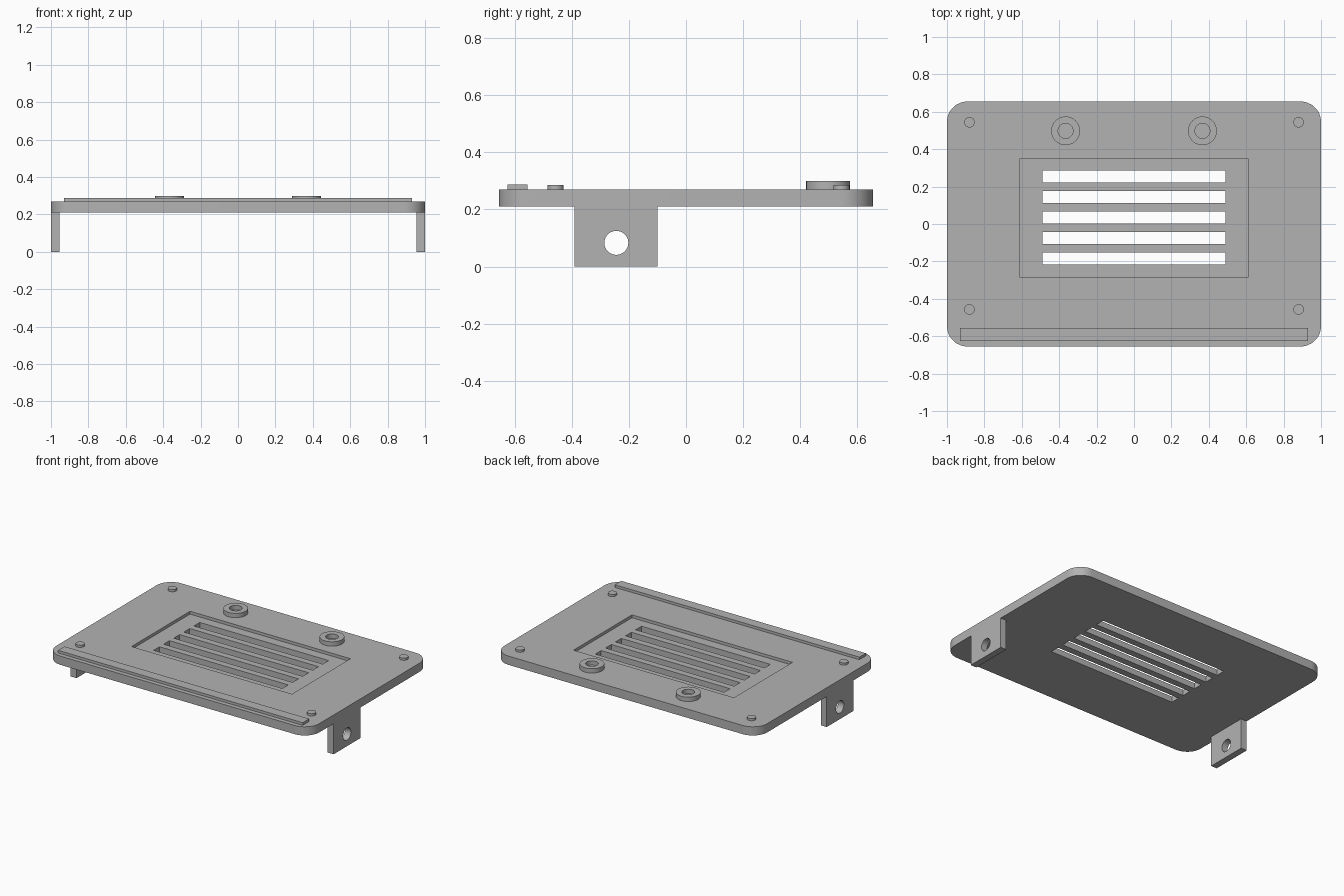
import bpy
import bmesh
import math

if "Cube" in bpy.data.objects:
    bpy.data.objects.remove(bpy.data.objects["Cube"], do_unlink=True)

# One plain grey for the whole panel
grey = bpy.data.materials.new("plain_grey")
grey.use_nodes = True
GREY = (0.45, 0.45, 0.45, 1)
grey.diffuse_color = GREY
grey.node_tree.nodes["Principled BSDF"].inputs["Base Color"].default_value = GREY

BOTTOM, TOP = 0.21, 0.27


def prism(name, outline, z0, z1):
    """Extrude a flat xy outline from z0 up to z1."""
    bm = bmesh.new()
    face = bm.faces.new([bm.verts.new((x, y, z0)) for x, y in outline])
    up = bmesh.ops.extrude_face_region(bm, geom=[face])["geom"]
    moved = [v for v in up if isinstance(v, bmesh.types.BMVert)]
    bmesh.ops.translate(bm, verts=moved, vec=(0, 0, z1 - z0))
    bmesh.ops.recalc_face_normals(bm, faces=bm.faces)
    mesh = bpy.data.meshes.new(name)
    bm.to_mesh(mesh)
    bm.free()
    mesh.materials.append(grey)
    obj = bpy.data.objects.new(name, mesh)
    bpy.context.collection.objects.link(obj)
    return obj


def rect(x0, x1, y0, y1):
    return [(x0, y0), (x1, y0), (x1, y1), (x0, y1)]


def circle(cx, cy, r, n=40):
    steps = [2 * math.pi * i / n for i in range(n)]
    return [(cx + r * math.cos(a), cy + r * math.sin(a)) for a in steps]


def rounded_rect(hx, hy, r, n=12):
    points = []
    for k, (sx, sy) in enumerate([(1, 1), (-1, 1), (-1, -1), (1, -1)]):
        for i in range(n + 1):
            a = math.pi / 2 * (k + i / n)
            points.append((sx * (hx - r) + r * math.cos(a), sy * (hy - r) + r * math.sin(a)))
    return points


def activate(obj):
    bpy.ops.object.select_all(action="DESELECT")
    obj.select_set(True)
    bpy.context.view_layer.objects.active = obj


def cut(obj, cutter):
    """Subtract the cutter from obj, then discard it."""
    cutter.hide_render = True
    mod = obj.modifiers.new("cut", "BOOLEAN")
    mod.operation, mod.solver, mod.object = "DIFFERENCE", "EXACT", cutter
    activate(obj)
    bpy.ops.object.modifier_apply(modifier=mod.name)
    bpy.data.objects.remove(cutter, do_unlink=True)


def smooth(obj):
    activate(obj)
    bpy.ops.object.shade_smooth_by_angle(angle=math.radians(30))


# Rounded plate with a shallow recess and five vent slots
plate = prism("plate", rounded_rect(1, 0.655, 0.11), BOTTOM, TOP)
cut(plate, prism("recess_cutter", rect(-0.61, 0.61, -0.285, 0.35), TOP - 0.02, TOP + 0.1))
for i in range(5):
    y = 0.034 + (i - 2) * 0.1095
    cut(plate, prism("slot_cutter", rect(-0.49, 0.49, y - 0.032, y + 0.032), 0.1, 0.4))
smooth(plate)

# Raised rail along the front edge
prism("front_rail", rect(-0.93, 0.93, -0.625, -0.555), TOP - 0.01, 0.288)

for side, sx in (("left", 1), ("right", -1)):
    # Ring boss near the back edge
    ring = prism(side + "_ring_boss", circle(sx * 0.366, 0.498, 0.077), TOP, 0.3)
    cut(ring, prism("ring_cutter", circle(sx * 0.366, 0.498, 0.04), 0.2, 0.4))
    smooth(ring)

    # Small corner pegs
    for end, y in (("back", 0.544), ("front", -0.457)):
        smooth(prism(f"{end}_{side}_peg", circle(sx * 0.88, y, 0.028, 32), TOP - 0.01, 0.285))

    # Hanging mounting tab with a round hole through it
    x0, x1 = sorted((sx * 0.955, sx))
    tab = prism(side + "_mounting_tab", rect(x0, x1, -0.39, -0.1), 0, BOTTOM)
    drill = prism("drill_cutter", circle(0, 0, 0.042), -0.2, 0.2)
    drill.rotation_euler.y = math.pi / 2
    drill.location = (sx * 0.98, -0.244, 0.083)
    cut(tab, drill)
    smooth(tab)
